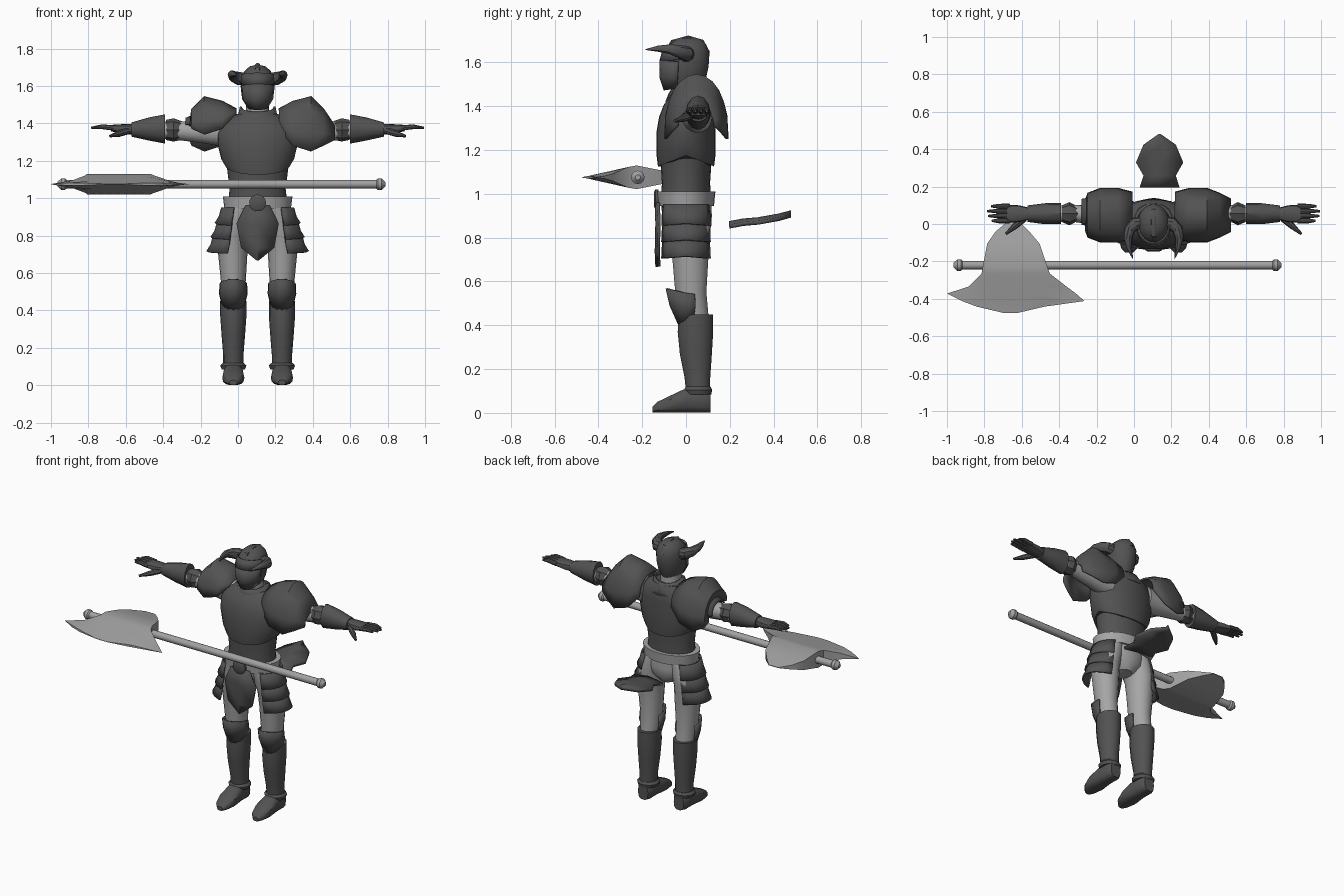
import bpy, bmesh, math
from mathutils import Vector

if "Cube" in bpy.data.objects:
    bpy.data.objects.remove(bpy.data.objects["Cube"])

CX = 0.105  # the figure stands a little off centre
parts = []


def material(name, v):
    m = bpy.data.materials.new(name)
    m.use_nodes = True
    m.diffuse_color = (v, v, v, 1)
    m.node_tree.nodes["Principled BSDF"].inputs["Base Color"].default_value = (v, v, v, 1)
    return m


DARK = material("dark armour", 0.085)
LIGHT = material("light grey cloth", 0.38)
STEEL = material("weapon steel", 0.36)


def make(name, verts, faces, mat, dx=CX, thick=0):
    me = bpy.data.meshes.new(name)
    me.from_pydata([(x + dx, y, z) for x, y, z in verts], [], faces)
    bm = bmesh.new()
    bm.from_mesh(me)
    bmesh.ops.remove_doubles(bm, verts=bm.verts, dist=0.0005)
    bmesh.ops.recalc_face_normals(bm, faces=bm.faces)
    bm.to_mesh(me)
    bm.free()
    me.materials.append(mat)
    ob = bpy.data.objects.new(name, me)
    bpy.context.collection.objects.link(ob)
    if thick:
        mod = ob.modifiers.new("thickness", "SOLIDIFY")
        mod.thickness, mod.offset = thick, 0
    parts.append(ob)
    return ob


def grid_faces(rows, cols, closed):
    span = cols if closed else cols - 1
    return [(r * cols + i, r * cols + (i + 1) % cols,
             (r + 1) * cols + (i + 1) % cols, (r + 1) * cols + i)
            for r in range(rows - 1) for i in range(span)]


def loft(name, rings, mat, axis="z", s=1, n=16, arc=None, thick=0, power=1.0, caps=True):
    """Rings are (t, centre u, centre v, radius u, radius v, dip); dip lowers front and back."""
    a0, a1 = arc or (0, 360)
    cols = n if not arc else n + 1
    verts = []
    for ring in rings:
        t, cu, cv, ru, rv = ring[:5]
        dip = ring[5] if len(ring) > 5 else 0
        for i in range(cols):
            a = math.radians(a0 + (a1 - a0) * i / n)
            c, d = math.cos(a), math.sin(a)
            u = cu + ru * math.copysign(abs(c) ** power, c)
            v = cv + rv * math.copysign(abs(d) ** power, d)
            tt = t - dip * abs(d)
            p = {"z": (u, v, tt), "x": (tt, u, v), "y": (u, tt, v)}[axis]
            verts.append((p[0] * s, p[1], p[2]))
    faces = grid_faces(len(rings), cols, not arc)
    if not arc and caps:
        last = (len(rings) - 1) * cols
        faces += [tuple(range(cols)), tuple(range(last, last + cols))]
    return make(name, verts, faces, mat, thick=thick)


def tube(name, path, mat, s=1, n=10, dx=CX):
    """Round tube through (x, y, z, radius) points."""
    pts = [Vector(p[:3]) for p in path]
    verts = []
    for k, p in enumerate(path):
        d = pts[min(k + 1, len(pts) - 1)] - pts[max(k - 1, 0)]
        q = d.to_track_quat("Z", "Y")
        for i in range(n):
            a = math.tau * i / n
            v = pts[k] + q @ Vector((math.cos(a), math.sin(a), 0)) * p[3]
            verts.append((v.x * s, v.y, v.z))
    last = (len(path) - 1) * n
    faces = grid_faces(len(path), n, True) + [tuple(range(n)), tuple(range(last, last + n))]
    return make(name, verts, faces, mat, dx)


def ridge_plate(name, rows, ridge, thick, dx=CX):
    """Plate of (half width, y, z) rows with a raised middle line."""
    verts = []
    for w, y, z in rows:
        verts += [(-w, y, z), (0, y + ridge[0], z + ridge[1]), (w, y, z)]
    return make(name, verts, grid_faces(len(rows), 3, False), DARK, dx, thick)


# torso
loft("abdomen", [(.96, 0, 0, .16, .115), (1.05, 0, 0, .15, .11), (1.17, 0, 0, .165, .118)], DARK, n=24)
loft("breastplate", [(1.175, 0, 0, .172, .128, .05), (1.21, 0, 0, .195, .135, .03),
                     (1.28, 0, 0, .212, .135), (1.35, 0, .005, .215, .128),
                     (1.41, 0, .015, .18, .115), (1.45, 0, .025, .11, .085)], DARK, n=28)
loft("collar", [(1.39, 0, .02, .125, .115), (1.44, 0, .02, .1, .09), (1.49, 0, .02, .09, .078, .03)],
     DARK, n=20, thick=.01, caps=False)
loft("neck", [(1.38, 0, .01, .065, .065), (1.53, 0, .005, .06, .065)], LIGHT)

# helmet with crest, brow and cheek plates
loft("helmet", [(1.49, 0, -.005, .06, .075, .01), (1.53, 0, -.008, .078, .1), (1.58, 0, -.005, .086, .108),
                (1.64, 0, 0, .086, .107), (1.68, 0, .008, .07, .085), (1.705, 0, .012, .042, .058),
                (1.712, 0, .015, .01, .02)], DARK, n=20)
loft("visor", [(1.485, 0, -.02, .05, .078, .012), (1.53, 0, -.01, .082, .107), (1.6, 0, -.005, .091, .113, -.01)],
     DARK, arc=(195, 345), n=8, thick=.008)
loft("brow", [(1.615, 0, -.003, .091, .115, .012), (1.66, 0, 0, .083, .1, -.01)],
     DARK, arc=(180, 360), n=10, thick=.008)
tube("crest", [(0, -.1, 1.63, .008), (0, -.06, 1.69, .014), (0, .01, 1.708, .015),
               (0, .07, 1.69, .016), (0, .1, 1.64, .012)], DARK)

# hips, belt and front and rear plates
loft("pelvis", [(.8, 0, .02, .05, .06), (.85, 0, .015, .13, .1), (.9, 0, .005, .16, .113),
                (.96, 0, 0, .165, .115)], LIGHT, n=24)
loft("belt", [(.945, 0, 0, .178, .128), (1.01, 0, 0, .186, .134)], LIGHT, n=28)
loft("buckle", [(-.125, 0, .975, .045, .045), (-.14, 0, .975, .045, .045),
                (-.147, 0, .975, .032, .032)], DARK, axis="y")
ridge_plate("front_tasset", [(.065, -.125, .96), (.112, -.122, .865), (.088, -.125, .735),
                             (.004, -.122, .668)], (-.012, 0), .012)
ridge_plate("rear_tasset", [(.105, .197, .85), (.085, .26, .862), (.125, .33, .868),
                            (.085, .425, .885), (.004, .48, .9)], (0, .016), .018, dx=.137)

for s, side in ((1, "left"), (-1, "right")):
    # horn
    tube(side + "_horn", [(.06, .005, 1.635, .036), (.1, 0, 1.64, .036), (.128, -.03, 1.65, .03),
                          (.137, -.075, 1.66, .023), (.13, -.125, 1.662, .015),
                          (.112, -.185, 1.658, .002)], DARK, s)

    # arm
    loft(side + "_upper_arm", [(.14, .045, 1.355, .075, .085), (.3, .05, 1.355, .056, .06),
                               (.42, .055, 1.36, .045, .05), (.53, .055, 1.365, .045, .045)], LIGHT, "x", s)
    loft(side + "_elbow_guard", [(.405, .055, 1.362, .038, .05), (.45, .055, 1.365, .062, .062),
                                 (.49, .055, 1.365, .045, .054)], DARK, "x", s, n=8)
    loft(side + "_bracer", [(.495, .055, 1.37, .056, .078), (.58, .055, 1.37, .056, .062),
                            (.675, .055, 1.367, .044, .038)], DARK, "x", s, n=12)
    loft(side + "_palm", [(.66, .055, 1.368, .03, .03), (.72, .055, 1.37, .045, .026),
                          (.785, .055, 1.375, .048, .017)], DARK, "x", s, n=12, power=.8)
    for k, tip in enumerate((.865, .885, .89, .87)):
        y = .017 + .026 * k
        tube(f"{side}_finger_{k + 1}", [(.77, y, 1.375, .014), (.83, y, 1.382, .013),
                                        (tip, y, 1.376, .006)], DARK, s, 8)
    tube(side + "_thumb", [(.69, .03, 1.36, .018), (.74, -.01, 1.345, .017),
                           (.79, -.053, 1.332, .007)], DARK, s, 8)

    # shoulder guard: arched shell, the right one shorter in front
    verts = []
    arches = [(.115, .12, 1.475, 1.36), (.19, .14, 1.515, 1.28), (.285, .14, 1.54, 1.25),
              (.35, .115, 1.475, 1.28), (.41, .085, 1.385, 1.31)]
    for x, ry, top, base in arches:
        for i in range(13):
            a = math.pi * i / 12
            low = base + (.09 if s < 0 and i < 6 else 0)
            xx = min(x, .36) if s < 0 else x
            verts.append((xx * s, .047 - ry * math.cos(a), low + (top - low) * math.sin(a) ** .8))
    make(side + "_pauldron", verts, grid_faces(5, 13, False), DARK, thick=.012)
    loft(side + "_shoulder_lame", [(.3, .06, 1.36, .085, .1), (.385, .06, 1.36, .07, .065)],
         DARK, "x", s, n=10, arc=(-10, 150), thick=.01)

    # layered hip plates
    for k in range(3):
        top, out = .95 - .075 * k, .11 + .022 * k
        loft(f"{side}_hip_plate_{k + 1}", [(top, .08, 0, out, .112), (top - .05, .08, 0, out + .014, .118),
                                           (top - .085, .08, 0, out + .036, .12, .012)],
             DARK, s=s, arc=(-65, 65), n=8, thick=.01)

    # leg
    loft(side + "_thigh", [(.43, .13, .035, .058, .07), (.55, .13, .022, .066, .072),
                           (.7, .133, .02, .078, .083), (.8, .133, .015, .082, .096),
                           (.88, .115, .008, .085, .106), (.95, .09, 0, .08, .105)], LIGHT, s=s, n=18)
    loft(side + "_knee_guard", [(.435, .13, .03, .058, .062, .03), (.49, .13, .035, .072, .105),
                                (.54, .13, .03, .069, .118, -.028)],
         DARK, s=s, arc=(175, 365), n=8, thick=.01)
    loft(side + "_greave", [(.09, .13, .055, .054, .056), (.16, .13, .052, .054, .06),
                            (.27, .13, .045, .063, .075), (.37, .13, .043, .07, .083),
                            (.45, .13, .045, .07, .08)], DARK, s=s, n=14)
    loft(side + "_ankle_ring", [(.085, .13, .055, .062, .062), (.105, .13, .055, .07, .066),
                                (.12, .13, .055, .056, .058)], DARK, s=s, n=14)
    loft(side + "_boot", [(-.153, .13, .014, .02, .013), (-.13, .13, .026, .043, .025),
                          (-.07, .13, .04, .059, .04), (-.02, .13, .052, .055, .052),
                          (.02, .13, .06, .05, .06), (.09, .13, .055, .05, .055),
                          (.112, .13, .05, .036, .048)], DARK, "y", s, n=14, power=.75)

# axe shaft with knobbed ends
tube("axe_shaft", [(-.93, -.22, 1.075, .023), (.75, -.22, 1.075, .023)], STEEL, n=12, dx=0)
for name, x in (("axe_head_knob", -.935), ("axe_end_knob", .758)):
    tube(name, [(x - .03, -.22, 1.075, .012), (x - .01, -.22, 1.075, .031), (x + .01, -.22, 1.075, .031),
                (x + .03, -.22, 1.075, .012)], STEEL, n=12, dx=0)

# axe blade: rows of (y, left x, right x, half thickness), thinning to edges and tips
rows = [(.01, -.68, -.61, .002), (-.04, -.74, -.56, .014), (-.105, -.785, -.505, .03),
        (-.225, -.808, -.465, .054), (-.265, -.815, -.45, .047), (-.335, -.885, -.36, .031),
        (-.372, -1.0, -.31, .023), (-.412, -.92, -.265, .014), (-.442, -.84, -.48, .007),
        (-.475, -.7, -.62, .001)]
cols, verts = 9, []
for sign in (1, -1):
    for y, x0, x1, t in rows:
        for i in range(cols):
            x = x0 + (x1 - x0) * i / (cols - 1)
            taper = max(.03, min(1, (.37 - abs(x + .635)) / .18))
            verts.append((x, y, 1.075 + sign * t * taper))
n = len(rows) * cols
top = grid_faces(len(rows), cols, False)
faces = top + [tuple(i + n for i in reversed(f)) for f in top]
rim = list(range(cols)) + [r * cols + cols - 1 for r in range(1, len(rows))]
rim += list(range(n - 2, n - cols - 1, -1)) + [r * cols for r in range(len(rows) - 2, 0, -1)]
faces += [(a, b, b + n, a + n) for a, b in zip(rim, rim[1:] + rim[:1])]
make("axe_blade", verts, faces, STEEL, dx=0)

# smooth shading with sharp plate edges
bpy.ops.object.select_all(action="DESELECT")
for ob in parts:
    ob.select_set(True)
bpy.context.view_layer.objects.active = parts[0]
bpy.ops.object.shade_smooth_by_angle(angle=math.radians(35))
